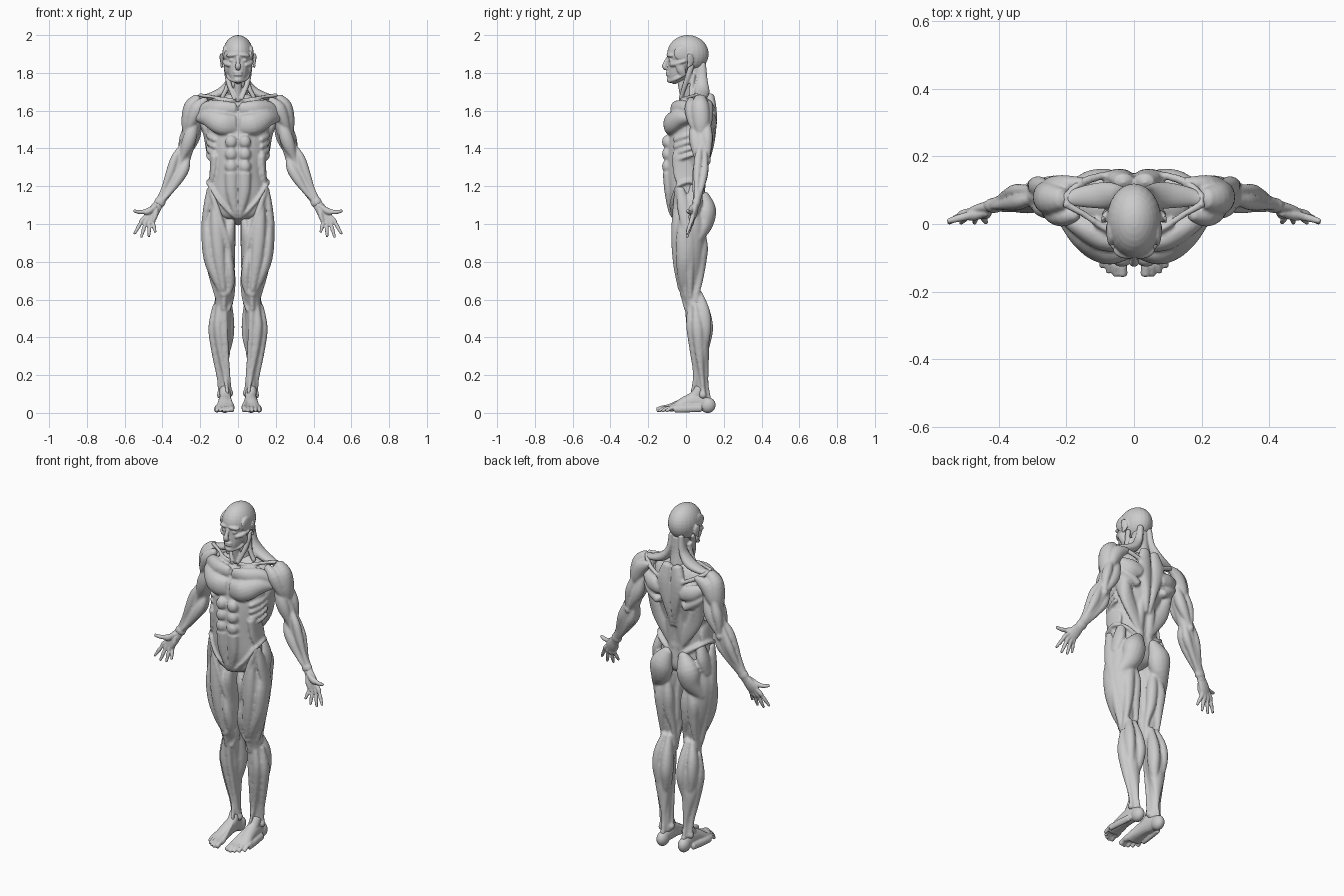
import bpy, bmesh
from mathutils import Vector, Matrix, Euler
from math import sin, cos, pi

Y, Z = Vector((0, 1, 0)), Vector((0, 0, 1))


def catmull(a, b, c, d, t):
    return .5 * (2*b + (c-a)*t + (2*a-5*b+4*c-d)*t*t + (3*b-3*c+d-a)*t**3)


def tube(bm, *pts, up=Y, flat=False, n=16, sub=4):
    """Spindle through points (x, y, z, half_width[, half_depth])."""
    P = [tuple(p) + (p[3],) * (5 - len(p)) for p in pts]
    last, rows = len(P) - 1, []
    for i in range(last):
        q = [P[max(i-1, 0)], P[i], P[i+1], P[min(i+2, last)]]
        rows += [[catmull(*v, k/sub) for v in zip(*q)] for k in range(sub)]
    rows.append(list(P[-1]))
    C = [Vector(r[:3]) for r in rows]
    rings, tans = [], []
    for i, r in enumerate(rows):
        t = (C[min(i+1, len(C)-1)] - C[max(i-1, 0)]).normalized()
        w = Z * (1 if t.z > 0 else -1) if flat else t
        d = (up - w * up.dot(w)).normalized()
        s = w.cross(d)
        a, b = max(r[3], .003), max(r[4], .003)
        rings.append([bm.verts.new(C[i] + s*a*cos(2*pi*k/n) + d*b*sin(2*pi*k/n)) for k in range(n)])
        tans.append(w)
    for A, B in zip(rings, rings[1:]):
        for k in range(n):
            bm.faces.new((A[k], A[(k+1) % n], B[(k+1) % n], B[k]))
    for i, sgn in ((0, -1), (-1, 1)):
        tip = bm.verts.new(C[i] + tans[i] * sgn * .6 * max(.003, min(rows[i][3:])))
        for k in range(n):
            bm.faces.new((rings[i][k], rings[i][(k+1) % n], tip))


def blob(bm, c, r, rot=(0, 0, 0)):
    m = Matrix.LocRotScale(Vector(c), Euler(rot), Vector(r))
    bmesh.ops.create_uvsphere(bm, u_segments=24, v_segments=16, radius=1, matrix=m)


def finish(bm, name, voxel):
    """Mirror the half, fuse the muscles and soften the creases."""
    bmesh.ops.recalc_face_normals(bm, faces=bm.faces)
    me = bpy.data.meshes.new(name)
    bm.to_mesh(me)
    bm.free()
    ob = bpy.data.objects.new(name, me)
    bpy.context.collection.objects.link(ob)
    ob.modifiers.new("mirror", 'MIRROR').use_mirror_merge = False
    r = ob.modifiers.new("fuse", 'REMESH')
    r.mode, r.voxel_size, r.use_smooth_shade = 'VOXEL', voxel, True
    s = ob.modifiers.new("soften", 'SMOOTH')
    s.factor, s.iterations = .5, 2


# Head: cranium, face, brow, eye, nose, lips, cheek, jaw, ear
b = bmesh.new()
blob(b, (0, .01, 1.9), (.081, .11, .1))
tube(b, (0, -.03, 1.89, .066, .064), (0, -.036, 1.83, .058, .062), (0, -.043, 1.79, .05, .055),
     (0, -.054, 1.76, .035, .04), (0, -.06, 1.75, .02, .024), flat=True)
blob(b, (.03, -.084, 1.894), (.034, .018, .012), (0, .1, .3))
blob(b, (.032, -.078, 1.867), (.016, .014, .013))
tube(b, (0, -.092, 1.885, .009), (0, -.108, 1.855, .011), (0, -.114, 1.834, .016, .013), (0, -.104, 1.822, .012))
for z in (1.802, 1.79):
    blob(b, (0, -.094, z), (.025, .013, .007))
blob(b, (0, -.086, 1.762), (.022, .016, .015))
tube(b, (.04, -.08, 1.842, .011), (.064, -.055, 1.848, .011), (.078, -.005, 1.862, .007))
tube(b, (.064, -.04, 1.848, .01, .02), (.06, -.025, 1.815, .013, .022), (.054, -.012, 1.785, .009, .015))
tube(b, (.056, -.005, 1.795, .01), (.045, -.048, 1.77, .01), (.014, -.085, 1.757, .01))
blob(b, (.07, -.02, 1.905), (.012, .045, .04))
blob(b, (.087, .022, 1.87), (.007, .02, .036), (.15, .1, .35))
blob(b, (.086, .012, 1.838), (.007, .009, .012))
finish(b, "head", .0045)

# Neck and throat
b = bmesh.new()
tube(b, (0, .05, 1.83, .046, .048), (0, .052, 1.74, .046, .052), (0, .06, 1.65, .055, .06), flat=True)
tube(b, (0, -.028, 1.765, .02), (0, -.016, 1.71, .02, .022), (0, -.012, 1.65, .015))
tube(b, (.066, .03, 1.84, .011, .016), (.05, 0, 1.75, .014), (.018, -.03, 1.66, .01))
tube(b, (.05, .04, 1.79, .012), (.06, .03, 1.72, .012), (.085, .03, 1.67, .012))
tube(b, (.03, .09, 1.85, .016), (.042, .085, 1.76, .02, .03), (.085, .085, 1.7, .026, .04),
     (.16, .08, 1.672, .018, .03), (.205, .07, 1.67, .012, .015))
finish(b, "neck", .005)

# Torso: rib cage and pelvis core
b = bmesh.new()
tube(b, (0, .055, 1.685, .06, .045), (0, .05, 1.64, .15, .07), (0, .035, 1.58, .162, .11),
     (0, .028, 1.5, .163, .12), (0, .015, 1.42, .156, .117), (0, 0, 1.32, .138, .107),
     (0, -.005, 1.25, .138, .1), (0, 0, 1.16, .153, .095), (0, .01, 1.08, .155, .09),
     (0, .01, 1.04, .12, .075), (0, .01, 1.02, .06, .05), flat=True, n=32)
# Chest and collar bone
tube(b, (.012, -.085, 1.53, .045, .018), (.08, -.08, 1.53, .06, .041), (.15, -.035, 1.56, .05, .04), (.21, .03, 1.56, .02, .025))
tube(b, (.012, -.06, 1.61, .032, .02), (.09, -.045, 1.61, .045, .035), (.16, 0, 1.61, .04, .035), (.22, .04, 1.57, .02))
tube(b, (.015, -.025, 1.655, .011), (.08, -.015, 1.663, .01), (.15, .03, 1.675, .01), (.205, .06, 1.683, .011))
# Belly
for z in (1.435, 1.37, 1.305):
    blob(b, (.036, -.1, z), (.032, .027, .035))
tube(b, (.035, -.098, 1.27, .033, .025), (.032, -.092, 1.17, .031, .022), (.016, -.076, 1.07, .017, .018), (.008, -.06, 1.03, .01))
# Ribs and flank
for z in (1.48, 1.443, 1.406, 1.37):
    tube(b, (.157, .04, z, .014, .012), (.149, -.015, z - .015, .017, .012), (.122, -.062, z - .035, .012))
tube(b, (.122, -.045, 1.37, .025, .035), (.13, -.01, 1.28, .02, .06), (.142, 0, 1.215, .014, .05))
# Back: trapezius, shoulder blade, lat, spine muscles
tube(b, (.03, .125, 1.68, .03, .025), (.045, .142, 1.58, .042, .022), (.025, .137, 1.44, .022, .016), (.01, .112, 1.32, .01))
tube(b, (.205, .075, 1.675, .013), (.15, .125, 1.64, .013), (.07, .148, 1.6, .011))
tube(b, (.07, .14, 1.53, .035, .024), (.13, .128, 1.55, .045, .03), (.2, .09, 1.585, .02))
tube(b, (.085, .135, 1.455, .022), (.15, .118, 1.5, .026), (.21, .08, 1.55, .014))
tube(b, (.2, .06, 1.56, .018), (.155, .075, 1.48, .03, .05), (.115, .088, 1.36, .045, .026), (.05, .092, 1.24, .03, .014), (.02, .092, 1.18, .01))
tube(b, (.03, .11, 1.42, .022), (.034, .095, 1.3, .025, .021), (.034, .085, 1.2, .022, .018), (.02, .09, 1.12, .01))
# Hip crest and groin ligament
tube(b, (.148, -.048, 1.2, .011), (.158, .01, 1.225, .012), (.12, .072, 1.205, .012), (.04, .095, 1.15, .012))
tube(b, (.148, -.048, 1.2, .01), (.09, -.078, 1.11, .009), (.015, -.068, 1.035, .009))
finish(b, "torso", .0072)

# Leg core
b = bmesh.new()
tube(b, (.112, .02, 1.12, .045, .055), (.107, .02, 1, .078, .08), (.105, .02, .9, .078, .08), (.097, .018, .8, .068, .072),
     (.085, .018, .7, .05, .058), (.073, .02, .63, .045), (.078, .042, .57, .043), (.086, .066, .48, .046, .055),
     (.088, .07, .4, .046, .055), (.083, .075, .3, .034, .04), (.072, .082, .2, .026, .028), (.068, .085, .08, .027, .028), flat=True, n=24)
# Front and outer thigh
tube(b, (.125, -.03, 1.19, .012), (.115, -.047, 1.05, .03, .025), (.108, -.052, .92, .035, .026), (.095, -.045, .78, .028, .022), (.077, -.028, .65, .013))
tube(b, (.155, .02, 1.08, .02, .03), (.162, 0, .95, .031, .05), (.15, -.005, .82, .033, .048), (.12, -.01, .72, .025, .035), (.095, -.015, .65, .012))
tube(b, (.06, -.03, .88, .02), (.046, -.025, .77, .025, .034), (.041, -.012, .69, .024, .03), (.05, -.012, .63, .012))
tube(b, (.148, -.045, 1.2, .012), (.098, -.06, 1.03, .017, .014), (.05, -.04, .88, .015, .018),
     (.028, .01, .74, .013, .02), (.03, .035, .62, .012, .015), (.052, .015, .54, .01))
tube(b, (.15, -.03, 1.19, .014, .02), (.165, -.01, 1.08, .02, .035), (.178, .01, .95, .016, .03), (.158, .02, .78, .011, .02), (.112, .022, .61, .01, .012))
# Inner thigh
tube(b, (.03, -.02, 1.04, .016, .02), (.047, -.02, .95, .032, .04), (.047, .01, .84, .028, .04), (.05, .02, .72, .02))
tube(b, (.024, .01, 1.03, .012), (.027, .02, .9, .013, .03), (.029, .03, .75, .012, .02), (.03, .035, .62, .01))
# Buttock and hamstrings
tube(b, (.045, .098, 1.16, .025, .02), (.082, .103, 1.08, .064, .056), (.1, .095, 1, .058, .048), (.15, .055, .92, .025, .028))
tube(b, (.125, .045, 1.21, .025), (.145, .045, 1.13, .03, .045), (.165, .03, 1.05, .018, .03))
tube(b, (.08, .075, .98, .02), (.107, .083, .88, .033), (.105, .078, .78, .028, .027), (.108, .065, .68, .016, .02), (.112, .05, .59, .01))
tube(b, (.07, .075, .98, .02), (.058, .082, .88, .03, .031), (.055, .075, .78, .027), (.038, .06, .68, .014, .018), (.036, .05, .57, .01))
# Knee cap and tendon
blob(b, (.073, -.017, .637), (.024, .016, .028))
tube(b, (.073, -.014, .61, .012), (.076, .004, .55, .014))
# Calf
tube(b, (.06, .07, .64, .014), (.055, .092, .54, .029, .034), (.051, .104, .45, .032, .04), (.056, .1, .37, .027, .03), (.066, .1, .3, .012))
tube(b, (.092, .07, .64, .014), (.109, .09, .55, .027, .033), (.114, .098, .47, .029, .037), (.108, .098, .39, .024, .028), (.09, .1, .31, .012))
tube(b, (.085, .085, .45, .06, .032), (.085, .09, .34, .047, .033), (.076, .1, .24, .025, .02), (.07, .108, .15, .012), (.068, .12, .07, .014))
# Shin
tube(b, (.1, .02, .56, .014), (.105, .025, .46, .024), (.095, .036, .35, .02), (.07, .048, .2, .011), (.055, .03, .1, .009))
tube(b, (.122, .05, .57, .012), (.138, .06, .45, .019, .027), (.124, .07, .32, .016, .022), (.1, .085, .18, .012), (.098, .095, .09, .01))
tube(b, (.073, .012, .56, .018), (.068, .022, .42, .016), (.058, .048, .25, .014), (.047, .072, .1, .015))
blob(b, (.043, .075, .105), (.018, .02, .02))
blob(b, (.098, .09, .095), (.014, .018, .02))
finish(b, "legs", .0072)

# Foot: heel, arch, tendons running into toes
b = bmesh.new()
blob(b, (.07, .115, .041), (.032, .042, .042))
tube(b, (.07, .12, .042, .026, .034), (.07, .06, .06, .032, .048), (.07, 0, .052, .037, .038),
     (.071, -.05, .034, .043, .024), (.073, -.09, .02, .042, .015), up=Z)
tube(b, (.1, .08, .025, .014, .02), (.11, 0, .022, .014, .02), (.115, -.06, .018, .012, .016), up=Z)
tube(b, (.07, .075, .13, .028, .028), (.067, .05, .09, .03, .03), (.065, .02, .07, .03, .03))
for i, tip in enumerate((-.158, -.16, -.15, -.134, -.112)):
    x, r = .034 + .02 * i, .0155 if i == 0 else .0095
    tube(b, (.05 + .009*i, .035, .095 - .009*i, .008), (.042 + .015*i, -.02, .068 - .007*i, .009),
         (x, tip + .065, .03, r * 1.05), (x, tip + .035, .026, r * .9), (x, tip + .008, r, r), up=Z, n=12)
finish(b, "feet", .0045)

# Arm core
b = bmesh.new()
tube(b, (.215, .075, 1.6, .048), (.25, .08, 1.48, .042, .046), (.275, .085, 1.4, .04, .042), (.3, .085, 1.33, .042, .036),
     (.335, .078, 1.25, .038, .032), (.375, .068, 1.18, .028, .025), (.415, .057, 1.115, .026, .019), (.435, .05, 1.08, .027, .016))
# Shoulder cap: side, front and rear heads
tube(b, (.21, .075, 1.67, .025, .03), (.245, .075, 1.62, .042, .048), (.268, .08, 1.54, .032, .044), (.275, .08, 1.46, .014, .02))
tube(b, (.17, .028, 1.66, .018), (.213, .027, 1.61, .04, .035), (.25, .045, 1.53, .026, .03), (.27, .07, 1.46, .01))
tube(b, (.15, .122, 1.645, .016), (.21, .115, 1.61, .038, .03), (.25, .108, 1.53, .028, .028), (.272, .09, 1.46, .012))
# Upper arm: biceps, triceps, brachialis, elbow
tube(b, (.225, .045, 1.56, .015), (.248, .045, 1.48, .034, .029), (.268, .05, 1.42, .034, .029), (.295, .06, 1.35, .016), (.312, .06, 1.31, .01))
tube(b, (.205, .1, 1.57, .018), (.226, .112, 1.48, .031, .029), (.25, .117, 1.42, .029, .025), (.288, .115, 1.35, .013))
tube(b, (.25, .11, 1.56, .015), (.28, .112, 1.47, .026, .029), (.295, .114, 1.41, .021, .023), (.3, .115, 1.35, .012))
tube(b, (.285, .08, 1.46, .014), (.3, .08, 1.39, .02), (.31, .075, 1.33, .014))
blob(b, (.3, .118, 1.335), (.016, .014, .02))
# Forearm
tube(b, (.3, .075, 1.41, .012), (.333, .066, 1.35, .022), (.36, .06, 1.27, .023, .021), (.393, .055, 1.19, .013), (.432, .05, 1.11, .009))
tube(b, (.265, .08, 1.37, .012), (.282, .066, 1.3, .027), (.315, .055, 1.24, .027, .024), (.36, .05, 1.17, .015), (.41, .045, 1.11, .009))
tube(b, (.27, .1, 1.36, .012), (.288, .095, 1.28, .024), (.33, .085, 1.21, .018), (.395, .065, 1.12, .01))
tube(b, (.312, .1, 1.38, .012), (.345, .098, 1.29, .025, .021), (.372, .087, 1.22, .02, .018), (.4, .073, 1.16, .011), (.432, .06, 1.1, .008))
tube(b, (.41, .056, 1.122, .03, .023), (.418, .054, 1.106, .03, .023))
finish(b, "arms", .006)

# Hand: palm, thumb pad, thumb, fingers
b = bmesh.new()
tube(b, (.42, .053, 1.105, .025, .018), (.455, .042, 1.055, .034, .017), (.477, .031, 1.017, .033, .011))
tube(b, (.435, .035, 1.095, .012), (.472, .025, 1.068, .017, .015), (.495, .021, 1.06, .01))
tube(b, (.432, .035, 1.08, .012), (.438, .028, 1.045, .014), (.45, .025, 1.015, .01))
tube(b, (.465, .03, 1.078, .012), (.5, .022, 1.064, .012), (.527, .015, 1.064, .0105), (.55, .008, 1.07, .008))
wrist = Vector((.43, .053, 1.095))
for kx, kz, tx, tz in ((.506, 1.022, .548, .948), (.488, 1.012, .512, .93), (.468, 1.006, .472, .933), (.45, 1.01, .438, .957)):
    k, t = Vector((kx, .03, kz)), Vector((tx, .004, tz))
    path = (wrist.lerp(k, .4), k, k.lerp(t, .25), k.lerp(t, .5), k.lerp(t, .75), t)
    tube(b, *[(*p, r) for p, r in zip(path, (.009, .0125, .0095, .0105, .0085, .007))], n=12)
finish(b, "hands", .004)
